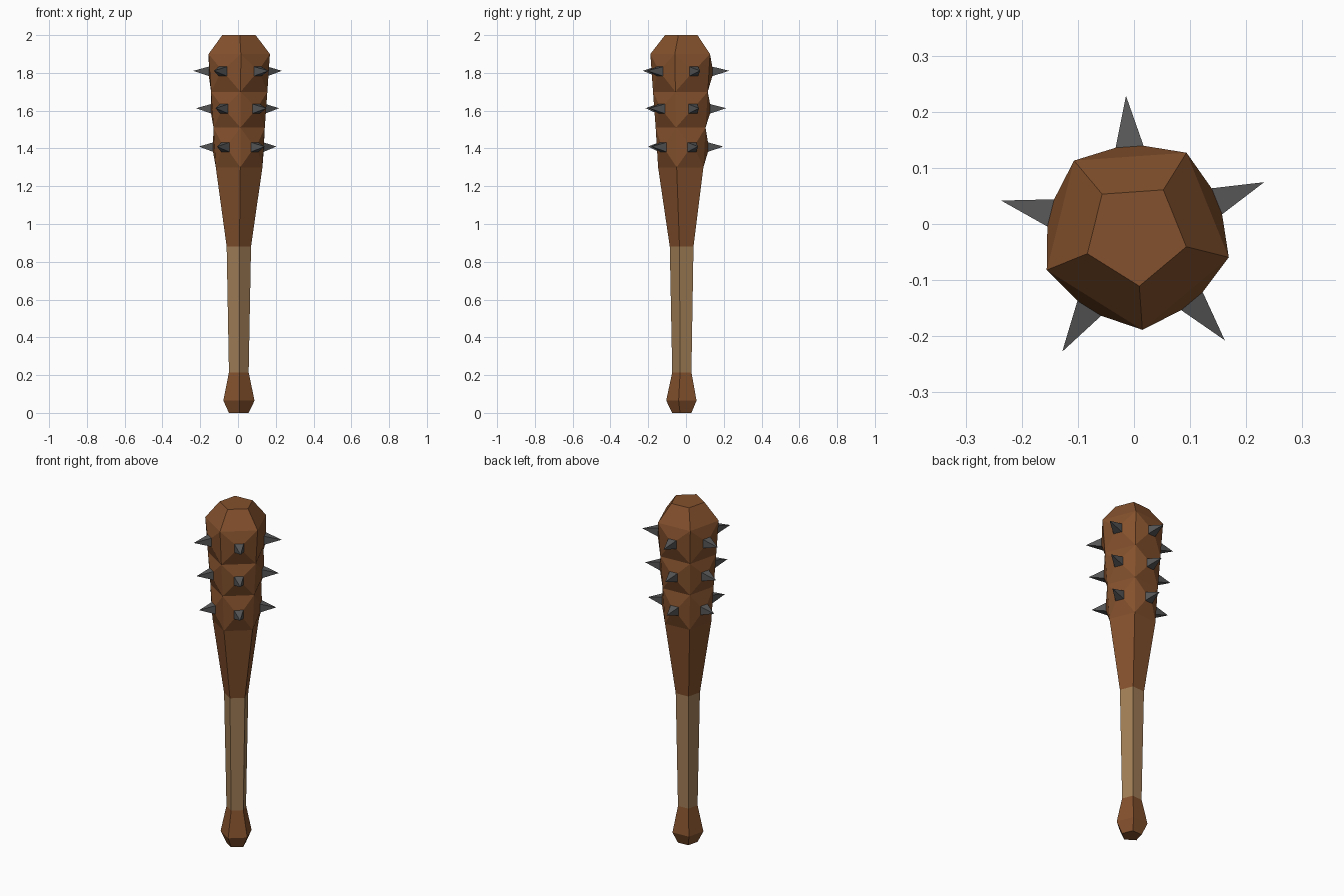
import bpy, bmesh
from math import radians, cos, sin
from mathutils import Vector

if "Cube" in bpy.data.objects:
    bpy.data.objects.remove(bpy.data.objects["Cube"])

SIDES = 5
START = radians(-86)
STEP = radians(72)
AXIS = Vector((0.003, -0.018, 0))


def material(name, rgb):
    m = bpy.data.materials.new(name)
    m.diffuse_color = (*rgb, 1)
    m.use_nodes = True
    m.node_tree.nodes["Principled BSDF"].inputs["Base Color"].default_value = m.diffuse_color
    return m


wood = material("wood", (0.23, 0.082, 0.026))
wrap = material("wrap", (0.36, 0.21, 0.095))
iron = material("iron", (0.095, 0.095, 0.095))


def polar(r, a, z):
    return AXIS + Vector((r * cos(a), r * sin(a), z))


def finish(bm, name, mat):
    bmesh.ops.remove_doubles(bm, verts=bm.verts, dist=1e-5)
    bmesh.ops.recalc_face_normals(bm, faces=bm.faces)
    me = bpy.data.meshes.new(name)
    bm.to_mesh(me)
    bm.free()
    me.materials.append(mat)
    ob = bpy.data.objects.new(name, me)
    bpy.context.collection.objects.link(ob)
    return ob


def spike_base(side, z, dist, half=0.025):
    """Square patch facing outward in the middle of one side."""
    a = START + STEP * (side + 0.5)
    t = Vector((-sin(a), cos(a), 0)) * half
    c = polar(dist, a, z)
    up = Vector((0, 0, half))
    return [c - t - up, c + t - up, c + t + up, c - t + up]


def loft(name, profile, mat, cap_bottom=False, cap_top=False, bulges={}):
    """Five-sided loft; bands listed in bulges swell out to a spike base."""
    bm = bmesh.new()
    rings = [[bm.verts.new(polar(r, START + STEP * i, z)) for i in range(SIDES)]
             for r, z in profile]
    for k, (lo, hi) in enumerate(zip(rings, rings[1:])):
        for i in range(SIDES):
            j = (i + 1) % SIDES
            quad = [lo[i], lo[j], hi[j], hi[i]]
            if k in bulges:
                z, dist, _ = bulges[k]
                inner = [bm.verts.new(p) for p in spike_base(i, z, dist)]
                for n in range(4):
                    m = (n + 1) % 4
                    bm.faces.new((quad[n], quad[m], inner[m], inner[n]))
            else:
                bm.faces.new(quad)
    if cap_bottom:
        bm.faces.new(rings[0][::-1])
    if cap_top:
        bm.faces.new(rings[-1])
    return finish(bm, name, mat)


# band index: (height, base distance, tip distance)
SPIKES = {1: (1.407, 0.133, 0.216), 2: (1.61, 0.144, 0.231), 3: (1.808, 0.156, 0.247)}

# Pommel, wrapped grip and club head
loft("pommel", [(0.055, 0), (0.087, 0.065), (0.055, 0.215)], wood, cap_bottom=True)
loft("grip", [(0.055, 0.215), (0.068, 0.88)], wrap)
loft("club_head", [(0.068, 0.88), (0.130, 1.30), (0.143, 1.51), (0.157, 1.70),
                   (0.171, 1.90), (0.093, 2.0)], wood, cap_top=True, bulges=SPIKES)

# Rows of pyramid spikes
for row, (z, dist, tip) in enumerate(SPIKES.values(), 1):
    bm = bmesh.new()
    for i in range(SIDES):
        base = [bm.verts.new(p) for p in spike_base(i, z, dist)]
        top = bm.verts.new(polar(tip, START + STEP * (i + 0.5), z + 0.003))
        for n in range(4):
            bm.faces.new((base[n], base[(n + 1) % 4], top))
    finish(bm, f"spike_row_{row}", iron)
